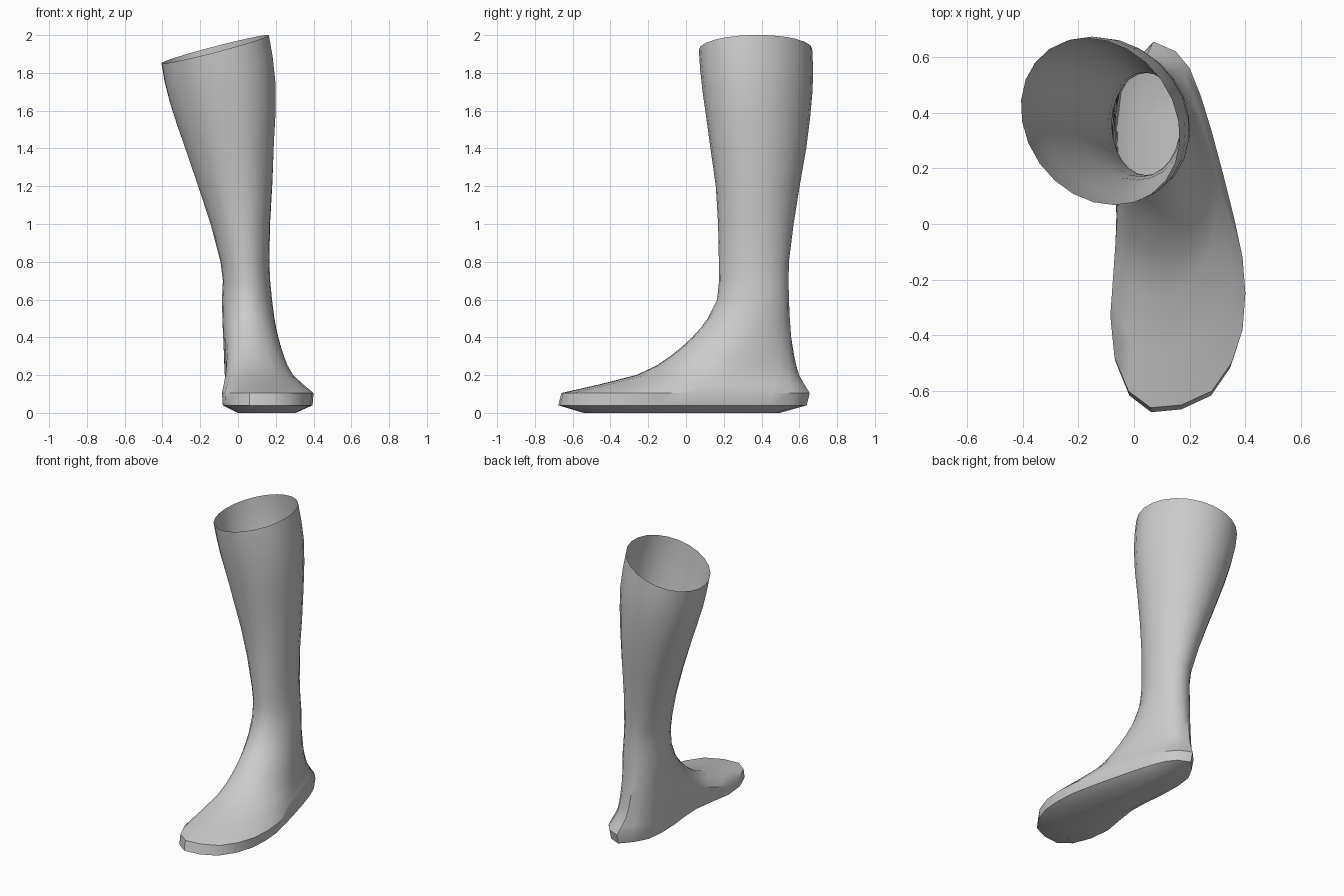
import bpy, bmesh
from math import sin, cos, pi, radians

cube = bpy.data.objects.get("Cube")
if cube:
    bpy.data.objects.remove(cube, do_unlink=True)

grey = bpy.data.materials.new("plain_grey")
grey.use_nodes = True
grey.diffuse_color = (0.6, 0.6, 0.6, 1)
grey.node_tree.nodes["Principled BSDF"].inputs["Base Color"].default_value = (0.6, 0.6, 0.6, 1)

# Foot outline, from the toe round the outer side to the heel and back
OUTLINE = [
    (.06, -.66), (.17, -.65), (.28, -.6), (.35, -.5), (.39, -.38), (.4, -.25),
    (.39, -.12), (.36, .02), (.32, .18), (.28, .33), (.24, .46), (.2, .56),
    (.15, .62), (.07, .655), (0, .58), (-.05, .49), (-.065, .37), (-.06, .22),
    (-.045, .08), (-.04, -.05), (-.06, -.19), (-.085, -.33), (-.07, -.48), (-.02, -.6)]
SIDES = len(OUTLINE)


def leg_ring(z, x0, x1, y0, y1, tilt=0.0, skew=0.0):
    """Oval section given by its extents, sheared in plan and tilted in height."""
    cx, cy, rx, ry = (x0 + x1) / 2, (y0 + y1) / 2, (x1 - x0) / 2, (y1 - y0) / 2
    ring = []
    for i in range(SIDES):
        a = 2 * pi * i / SIDES
        x = cx + rx * sin(a) + skew * cos(a)
        y = cy - ry * cos(a)
        ring.append((x, y, z + tilt * (x - cx) + tilt * 0.2 * (y - cy)))
    return ring


def foot_ring(z, weight, ankle):
    """Section between the ankle oval and the foot outline."""
    return [(a[0] + (o[0] - a[0]) * weight, a[1] + (o[1] - a[1]) * weight, z)
            for a, o in zip(ankle, OUTLINE)]


def sole_ring(z, sx, sy, dy):
    return [(.14 + (x - .14) * sx, y * sy + dy, z) for x, y in OUTLINE]


# Sole, then foot, then leg, from the ground up
ankle = leg_ring(.6, -.085, .18, .165, .545)
rings = [sole_ring(0, .63, .79, -.02), sole_ring(.04, .98, 1, -.016)]
for z, weight in [(.105, 1), (.15, .76), (.2, .52), (.25, .39), (.3, .3),
                  (.35, .225), (.4, .16), (.45, .105), (.5, .06)]:
    rings.append(foot_ring(z, weight, ankle))
rings.append(ankle)
for section in [
        (.7, -.08, .17, .175, .543), (.8, -.092, .166, .174, .545, .02),
        (1.0, -.143, .17, .17, .57, .05, .01), (1.2, -.205, .182, .158, .602, .09, .02),
        (1.4, -.268, .19, .13, .637, .14, .03), (1.56, -.318, .198, .108, .657, .18, .04),
        (1.7, -.358, .195, .088, .67, .22, .045), (1.82, -.385, .18, .075, .673, .25, .05),
        (1.925, -.402, .16, .068, .668, .27, .05)]:
    rings.append(leg_ring(*section))

# Skin the sections; the top stays open
bm = bmesh.new()
loops = [[bm.verts.new(p) for p in ring] for ring in rings]
bm.faces.new(list(reversed(loops[0])))
for low, high in zip(loops, loops[1:]):
    for i in range(SIDES):
        j = (i + 1) % SIDES
        bm.faces.new((low[i], low[j], high[j], high[i]))

mesh = bpy.data.meshes.new("boot")
bm.to_mesh(mesh)
bm.free()
mesh.materials.append(grey)
boot = bpy.data.objects.new("boot", mesh)
bpy.context.collection.objects.link(boot)

bpy.ops.object.select_all(action='DESELECT')
boot.select_set(True)
bpy.context.view_layer.objects.active = boot
bpy.ops.object.shade_smooth_by_angle(angle=radians(35))
